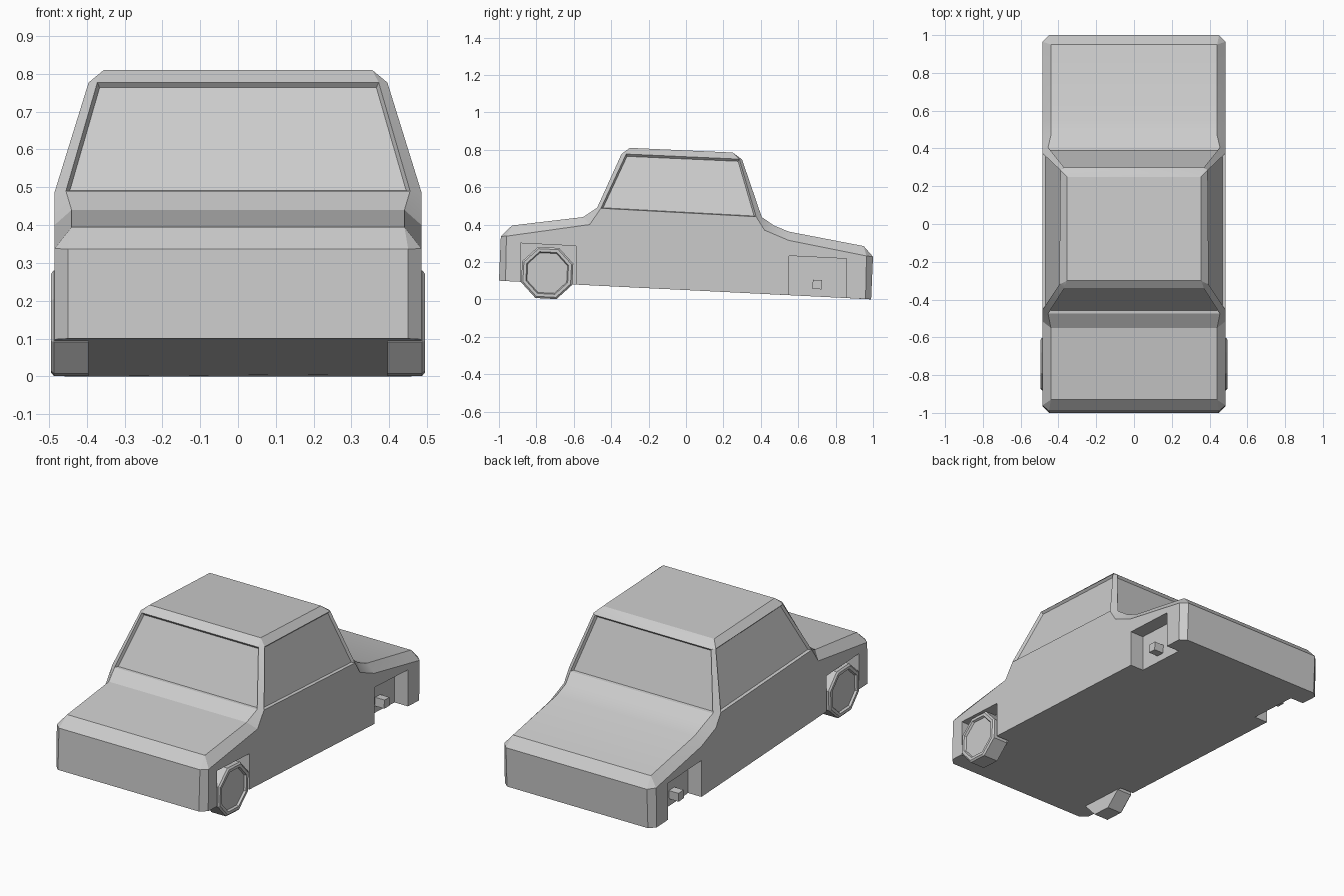
import bpy, bmesh, math
from mathutils import Matrix

if "Cube" in bpy.data.objects:
    bpy.data.objects.remove(bpy.data.objects["Cube"])

TILT = math.atan(-0.05)   # the whole car leans down to the rear


def finish(bm, name):
    bmesh.ops.recalc_face_normals(bm, faces=bm.faces)
    me = bpy.data.meshes.new(name)
    bm.to_mesh(me)
    bm.free()
    ob = bpy.data.objects.new(name, me)
    bpy.context.collection.objects.link(ob)
    return ob


def box(name, x0, x1, y0, y1, z0, z1):
    bm = bmesh.new()
    bmesh.ops.create_cube(bm, size=1, matrix=Matrix.Diagonal((x1 - x0, y1 - y0, z1 - z0, 1)))
    ob = finish(bm, name)
    ob.location = ((x0 + x1) / 2, (y0 + y1) / 2, (z0 + z1) / 2)
    ob.rotation_euler.x = TILT
    return ob


# Body: inner profile (top panels) and outer profile (sides), joined by a chamfer strip
inner = [(.45, -1, .10), (.45, -.99, .337), (.44, -.93, .395), (.44, -.55, .44),
         (.455, -.475, .49), (.372, -.345, .777), (.355, -.30, .81), (.355, .25, .785),
         (.37, .30, .747), (.455, .405, .44), (.44, .47, .395), (.44, .55, .362),
         (.44, .95, .285), (.45, 1, .228), (.45, .99, 0)]
outer_pts = [(.485, -.965, .098), (.485, -.96, .338), (.485, -.515, .40), (.485, -.455, .487),
             (.395, -.32, .777), (.39, .285, .75), (.485, .375, .442), (.485, .42, .37),
             (.485, .55, .315), (.485, .965, .232), (.485, .96, .002)]
outer_map = [0, 1, 1, 2, 3, 4, 4, 5, 5, 6, 7, 8, 9, 9, 10]

bm = bmesh.new()
I, O, windows = {}, {}, []
for s in (1, -1):
    I[s] = [bm.verts.new((s * x, y, z)) for x, y, z in inner]
    O[s] = [bm.verts.new((s * x, y, z)) for x, y, z in outer_pts]
    o = O[s]
    for k in range(len(inner) - 1):
        a, b = o[outer_map[k]], o[outer_map[k + 1]]
        ring = [I[s][k], I[s][k + 1], b] + ([a] if a != b else [])
        bm.faces.new(ring)
    bm.faces.new([o[i] for i in (0, 1, 2, 3, 6, 7, 8, 9, 10)])
    windows.append(bm.faces.new([o[i] for i in (3, 4, 5, 6)]))
for k in range(len(inner) - 1):
    f = bm.faces.new((I[1][k], I[1][k + 1], I[-1][k + 1], I[-1][k]))
    if k in (4, 8):
        windows.append(f)
bm.faces.new((I[1][0], I[-1][0], O[-1][0], O[-1][10], I[-1][14], I[1][14], O[1][10], O[1][0]))
# Recessed window panes
bmesh.ops.recalc_face_normals(bm, faces=bm.faces)
bmesh.ops.inset_individual(bm, faces=windows, thickness=.008, depth=-.015, use_even_offset=True)
body = finish(bm, "car_body")

# Wheel wells cut into the body
bpy.context.view_layer.objects.active = body
for s in (1, -1):
    for y0, y1, top in ((-.885, -.588, .293), (.552, .857, .225)):
        x0, x1 = sorted((s * .40, s * .6))
        cutter = box("well_cutter", x0, x1, y0, y1, -.2, top)
        cutter.hide_render = True
        cutter.rotation_euler.x = 0
        for v in cutter.data.vertices:      # slope the well roof with the car
            if v.co.z > 0:
                v.co.z += v.co.y * math.tan(TILT)
        mod = body.modifiers.new("well", 'BOOLEAN')
        mod.object, mod.operation, mod.solver = cutter, 'DIFFERENCE', 'EXACT'
        bpy.ops.object.modifier_apply(modifier=mod.name)
        bpy.data.objects.remove(cutter)


# Eight-sided front wheel with a dished face
def wheel(name, s):
    bm = bmesh.new()
    rings = []
    for x, r in ((.395, .148), (.487, .148), (.495, .138), (.495, .121), (.483, .115)):
        rings.append([bm.verts.new((s * x, -.742 + r * math.cos(a), .141 + r * math.sin(a)))
                      for a in (math.pi / 8 + i * math.pi / 4 + TILT for i in range(8))])
    for a, b in zip(rings, rings[1:]):
        for i in range(8):
            j = (i + 1) % 8
            bm.faces.new((a[i], a[j], b[j], b[i]))
    bm.faces.new(rings[0])
    bm.faces.new(rings[-1])
    return finish(bm, name)


# Wheels in front, bare axle stubs where the rear wheels are missing
for s, side in ((1, "right"), (-1, "left")):
    wheel("front_wheel_" + side, s)
    x0, x1 = sorted((s * .39, s * .46))
    box("rear_axle_stub_" + side, x0, x1, .677, .725, .055, .104)

bpy.ops.object.select_all(action='DESELECT')
body.select_set(True)
bpy.context.view_layer.objects.active = body
bpy.ops.object.shade_smooth_by_angle(angle=math.radians(25))
